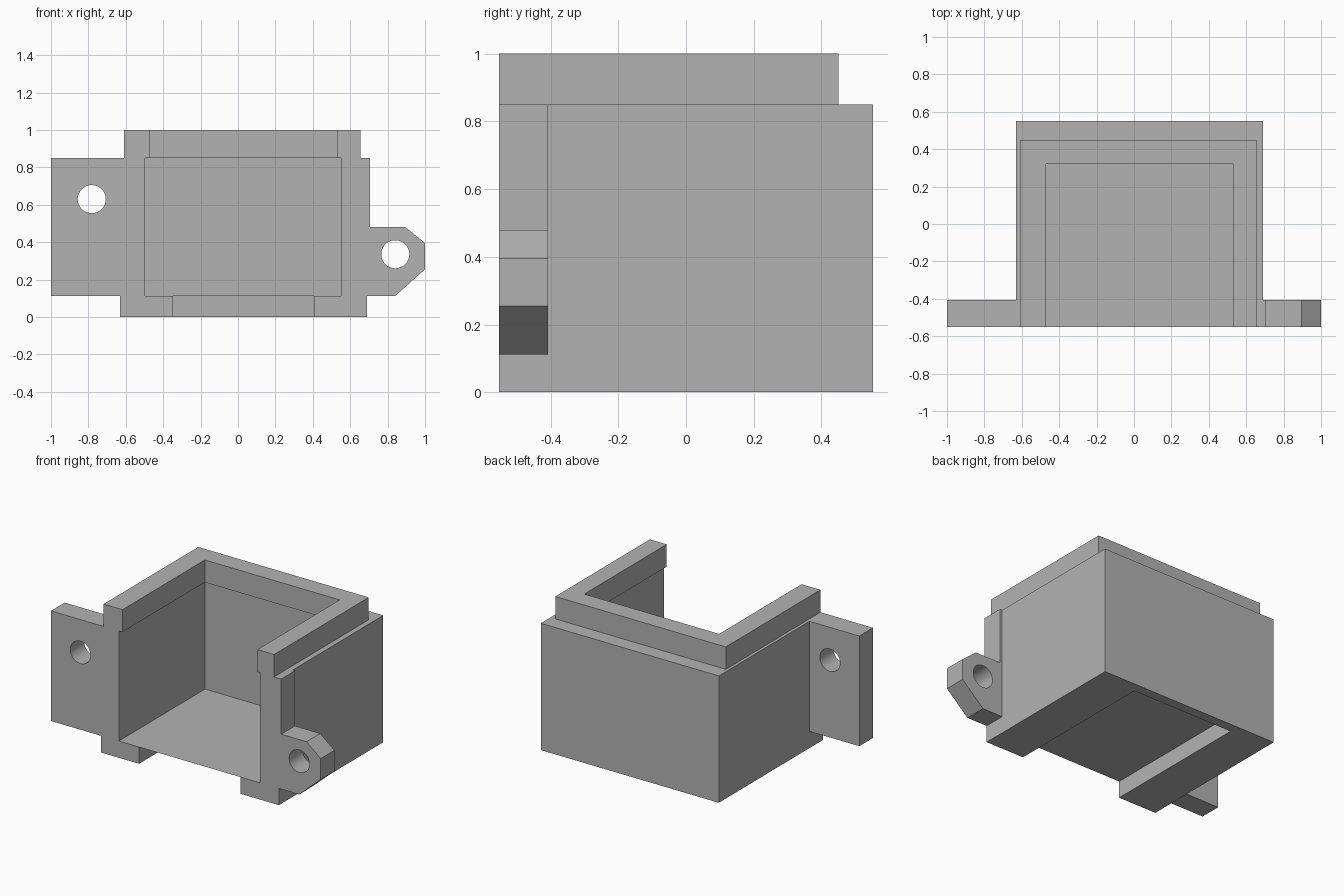
import bpy, bmesh, math
from mathutils import Vector

old = bpy.data.objects.get("Cube")
if old:
    bpy.data.objects.remove(old, do_unlink=True)

grey = bpy.data.materials.new("plain grey")
grey.use_nodes = True
GREY = (0.45, 0.45, 0.45, 1)
grey.diffuse_color = GREY
grey.node_tree.nodes["Principled BSDF"].inputs["Base Color"].default_value = GREY


def extrude(name, points, offset):
    """Solid made by sweeping a flat outline along an offset."""
    bm = bmesh.new()
    face = bm.faces.new([bm.verts.new(p) for p in points])
    moved = bmesh.ops.extrude_face_region(bm, geom=[face])["geom"]
    verts = [v for v in moved if isinstance(v, bmesh.types.BMVert)]
    bmesh.ops.translate(bm, vec=Vector(offset), verts=verts)
    bmesh.ops.recalc_face_normals(bm, faces=bm.faces)
    mesh = bpy.data.meshes.new(name)
    bm.to_mesh(mesh)
    bm.free()
    mesh.materials.append(grey)
    obj = bpy.data.objects.new(name, mesh)
    bpy.context.collection.objects.link(obj)
    return obj


def box(name, x0, x1, y0, y1, z0, z1):
    outline = [(x0, y0, z0), (x1, y0, z0), (x1, y1, z0), (x0, y1, z0)]
    return extrude(name, outline, (0, 0, z1 - z0))


def plate(name, outline):
    return extrude(name, [(x, FRONT, z) for x, z in outline], (0, TAB_BACK - FRONT, 0))


def combine(target, other, operation):
    bpy.context.view_layer.objects.active = target
    mod = target.modifiers.new("combine", "BOOLEAN")
    mod.object, mod.operation, mod.solver = other, operation, "EXACT"
    bpy.ops.object.modifier_apply(modifier=mod.name)
    bpy.data.objects.remove(other, do_unlink=True)


FRONT, BACK, TAB_BACK = -0.552, 0.552, -0.407
FLOOR, SHOULDER, TOP = 0.112, 0.85, 1.0
OPEN = FRONT - 0.1

# Housing: a block opened at the front, above and below
housing = box("housing", -0.63, 0.69, FRONT, BACK, 0, SHOULDER)
combine(housing, box("cavity", -0.497, 0.551, OPEN, 0.36, FLOOR, TOP), "DIFFERENCE")
combine(housing, box("floor_gap", -0.347, 0.406, OPEN, 0.487, -0.1, FLOOR), "DIFFERENCE")

# Raised rim, set in from the outer walls
rim = box("rim", -0.61, 0.654, FRONT, 0.45, SHOULDER, TOP)
combine(rim, box("rim_gap", -0.47, 0.53, OPEN, 0.32, SHOULDER - 0.1, TOP + 0.1), "DIFFERENCE")
combine(housing, rim, "UNION")

# Mounting ears: a tall square one and a short chamfered one
combine(housing, plate("square_ear", [(-1, FLOOR), (-0.56, FLOOR), (-0.56, SHOULDER),
                                      (-1, SHOULDER)]), "UNION")
combine(housing, plate("chamfered_ear", [
    (0.62, FLOOR), (0.84, FLOOR), (1, 0.255), (1, 0.395), (0.895, 0.48),
    (0.707, 0.48), (0.707, SHOULDER), (0.62, SHOULDER)]), "UNION")

# Screw holes
SIDES, RADIUS = 48, 0.075
for x, z in ((-0.782, 0.63), (0.841, 0.335)):
    angles = [math.tau * i / SIDES for i in range(SIDES)]
    ring = [(x + RADIUS * math.cos(a), OPEN, z + RADIUS * math.sin(a)) for a in angles]
    combine(housing, extrude("screw_hole", ring, (0, 0.4, 0)), "DIFFERENCE")

# Merge flat areas, keep edges crisp and hole walls smooth
bm = bmesh.new()
bm.from_mesh(housing.data)
bmesh.ops.remove_doubles(bm, verts=bm.verts, dist=0.0001)
bmesh.ops.dissolve_limit(bm, angle_limit=math.radians(1), verts=bm.verts, edges=bm.edges)
bm.to_mesh(housing.data)
bm.free()
bpy.ops.object.select_all(action="DESELECT")
housing.select_set(True)
bpy.context.view_layer.objects.active = housing
bpy.ops.object.shade_smooth_by_angle(angle=math.radians(30))
